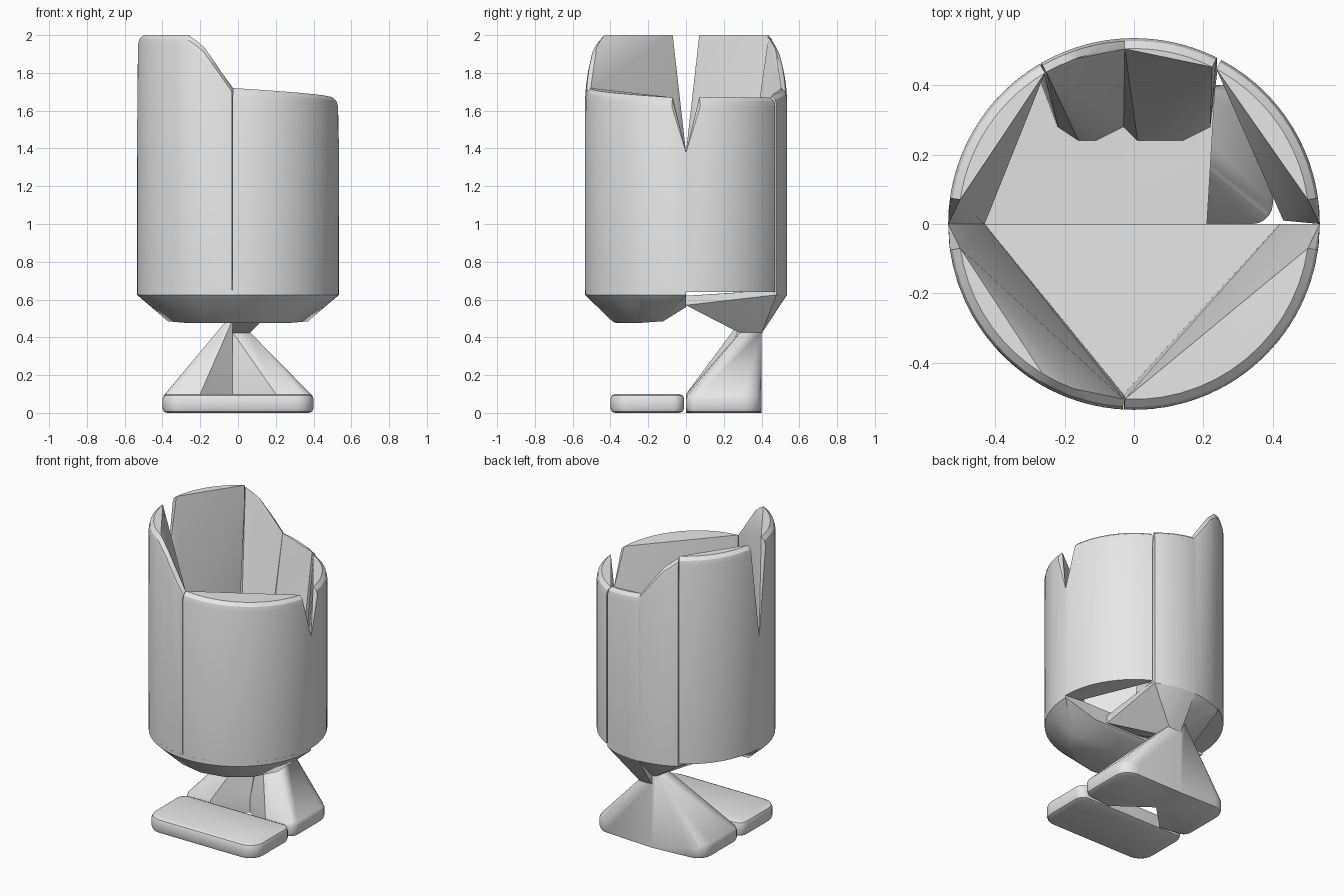
import bpy, bmesh
from math import radians, cos, sin

cube = bpy.data.objects.get("Cube")
if cube:
    bpy.data.objects.remove(cube)

R = 0.535      # shell radius
SEAM = -0.03   # x of the middle seam

grey = bpy.data.materials.new("light grey")
grey.use_nodes = True
grey.diffuse_color = (0.8, 0.8, 0.8, 1)
grey.node_tree.nodes["Principled BSDF"].inputs["Base Color"].default_value = (0.8, 0.8, 0.8, 1)


def hull(name, points):
    """Convex solid around the points, smooth on its shallow edges."""
    bm = bmesh.new()
    for p in points:
        bm.verts.new(p)
    bmesh.ops.remove_doubles(bm, verts=bm.verts[:], dist=0.001)
    out = bmesh.ops.convex_hull(bm, input=bm.verts[:])
    loose = {v for v in out["geom_interior"] + out["geom_unused"]
             if isinstance(v, bmesh.types.BMVert) and v.is_valid}
    bmesh.ops.delete(bm, geom=list(loose), context='VERTS')
    bmesh.ops.dissolve_limit(bm, angle_limit=radians(0.5),
                             verts=bm.verts[:], edges=bm.edges[:])
    bmesh.ops.recalc_face_normals(bm, faces=bm.faces[:])
    mesh = bpy.data.meshes.new(name)
    bm.to_mesh(mesh)
    bm.free()
    mesh.materials.append(grey)
    ob = bpy.data.objects.new(name, mesh)
    bpy.context.collection.objects.link(ob)
    bpy.ops.object.select_all(action='DESELECT')
    ob.select_set(True)
    bpy.context.view_layer.objects.active = ob
    bpy.ops.object.shade_smooth_by_angle(angle=radians(28))


def polar(a, r, z):
    return (r * cos(radians(a)), r * sin(radians(a)), z)


def arc(start, end, r, z, steps=14):
    return [polar(start + (end - start) * i / steps, r, z) for i in range(steps + 1)]


def rim_height(a, heights):
    """Rim height at an angle, read from (angle, height) pairs."""
    for (a0, z0), (a1, z1) in zip(heights, heights[1:]):
        if a0 <= a <= a1:
            return z0 + (z1 - z0) * (a - a0) / (a1 - a0)
    return heights[-1][1]


def wall(name, start, end, heights, inner, bottom=0.64):
    """Shell panel: curved outside, rounded rim, inner points at the foot."""
    pts = arc(start, end, R, bottom) + inner
    first, last = heights[0][0], heights[-1][0]
    for i in range(15):
        a = first + (last - first) * i / 14
        z = rim_height(a, heights)
        pts += [polar(a, R, z - 0.05), polar(a, R - 0.008, z - 0.02), polar(a, R - 0.03, z)]
    # panel edge beside a V-shaped side notch
    for a in (start, end):
        if a in (0, 180, 360):
            pts.append(polar(a, R, 1.38))
    hull(name, pts)


# Shell panels
wall("front_left_wall", 267, 360, [(267, 1.72), (352, 1.67)],
     [(SEAM, -0.49, 0.64), (0.42, 0, 0.64)])
wall("front_right_wall", 180, 266.6,
     [(188, 2.0), (240, 2.0), (250, 1.93), (266.6, 1.72)],
     [(SEAM, -0.49, 0.64), (-0.43, 0, 0.64)])
wall("side_right_wall", 120.5, 180, [(120.5, 2.0), (172, 2.0)],
     [(-0.27, 0.41, 0.64), (-0.43, 0, 0.64)])
wall("side_left_wall", 0, 62, [(8, 1.67), (62, 1.67)],
     [(0.25, 0.44, 0.64), (0.43, 0.01, 0.64)])
wall("back_right_wall", 93, 120, [(93, 1.72), (110, 1.92), (120, 1.99)],
     [(x, y, 0.64) for x, y in ((-0.27, 0.41), (-0.22, 0.28), (-0.16, 0.24),
                                (-0.11, 0.24), (SEAM, 0.28))])
wall("back_left_wall", 63.5, 93, [(63.5, 1.68), (93, 1.72)],
     [(x, y, 0.64) for x, y in ((0.24, 0.44), (0.22, 0.28), (0.14, 0.24),
                                (0.01, 0.24), (SEAM, 0.28))])

# Seat: shallow dish in front, tapering to the neck behind
hull("seat_dish", arc(180, 360, R, 0.65, 30) + arc(180, 360, R, 0.625, 30)
     + arc(198, 342, 0.39, 0.485, 6) + arc(225, 315, 0.37, 0.475, 4)
     + [(x, 0, 0.56) for x in (-0.3, 0.3)])
hull("seat_neck_left", arc(63.5, 93, R, 0.65) + arc(63.5, 93, R, 0.625)
     + [(x, 0, z) for x in (SEAM, 0.21) for z in (0.57, 0.62)]
     + [(x, y, 0.42) for x in (SEAM, 0.06) for y in (0.29, 0.4)])
hull("seat_neck_right", arc(93, 120, R, 0.65) + arc(93, 120, R, 0.625)
     + [(SEAM, 0, 0.57), (SEAM, 0, 0.62), (-0.43, 0, 0.62)]
     + [(x, y, 0.48) for x in (SEAM, -0.06) for y in (0.29, 0.4)])


def puck(x, y, r):
    """Rounded disc used at the corners of the base."""
    pts = []
    for inset, z in ((0.025, 0.0), (0.007, 0.008), (0, 0.025),
                     (0, 0.075), (0.007, 0.092), (0.025, 0.1)):
        pts += [(x + px, y + py, z) for px, py, _ in arc(0, 360, r - inset, 0, 20)]
    return pts


# Base: a front bar and two sloping legs that rise to the neck
hull("base_front_bar", puck(-0.3, -0.3, 0.1) + puck(0.3, -0.3, 0.1)
     + puck(-0.34, -0.07, 0.06) + puck(0.34, -0.07, 0.06))
for name, side, top, width in (("left", 1, 0.43, 0.06), ("right", -1, 0.49, -0.06)):
    pts = puck(side * 0.3, 0.3, 0.1) + puck(side * 0.34, 0.06, 0.06)
    pts += [(x, y, z) for x, y in ((side * 0.2, 0), (SEAM, 0.17), (SEAM, 0.4))
            for z in (0, 0.1)]
    pts += [(x, y, top) for x in (SEAM, width) for y in (0.29, 0.4)]
    hull("base_leg_" + name, pts)
